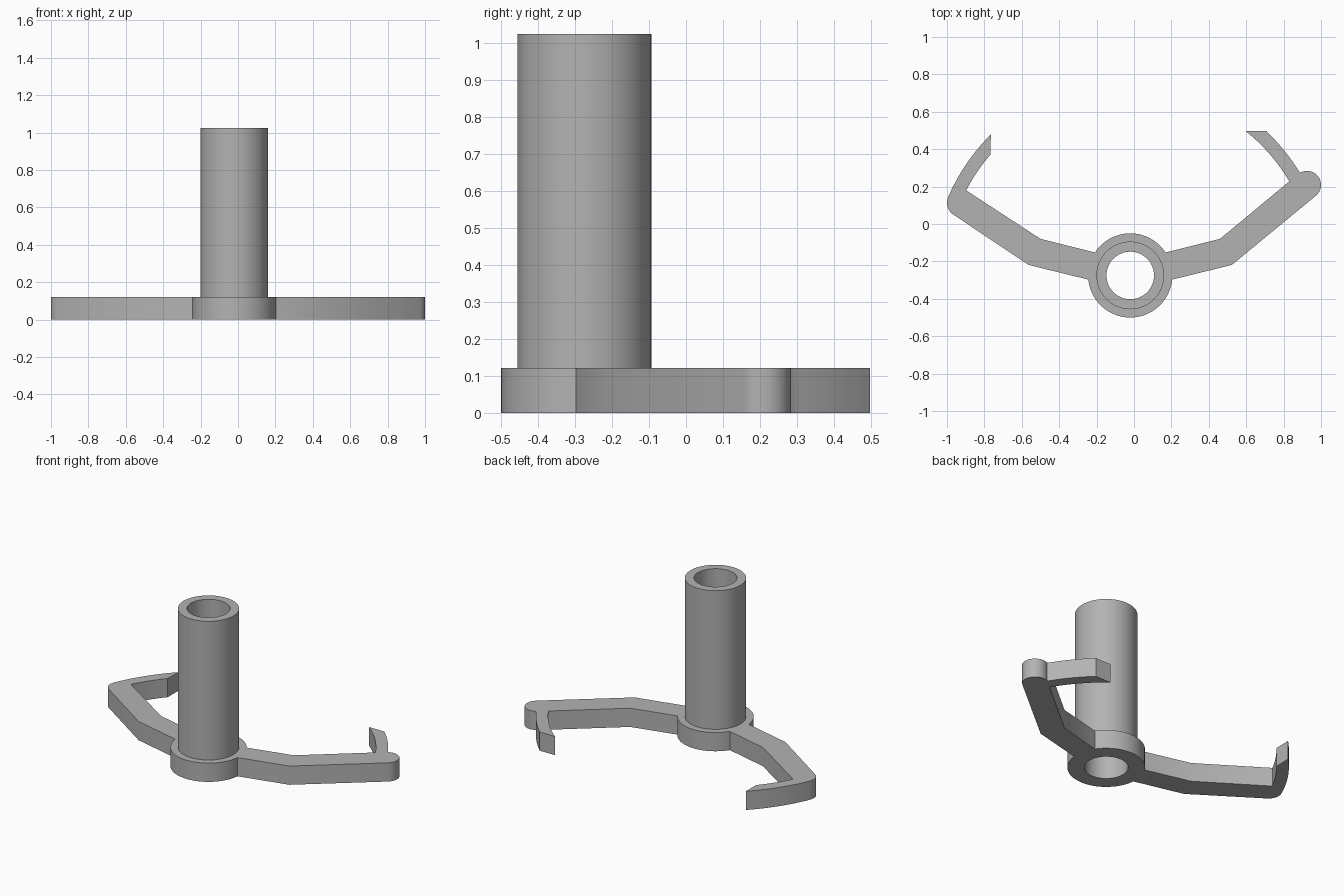
import bpy, bmesh
from math import sin, cos, radians

if "Cube" in bpy.data.objects:
    bpy.data.objects.remove(bpy.data.objects["Cube"])

HUB = (-0.02, -0.275, 0)
BORE, TUBE, FLANGE = 0.127, 0.181, 0.225
HOOK_IN, HOOK_OUT, TIP = 0.988, 1.06, 0.075
PLATE_TOP, TUBE_TOP = 0.122, 1.025

grey = bpy.data.materials.new("plain grey")
grey.use_nodes = True
grey.diffuse_color = (0.45, 0.45, 0.45, 1)
grey.node_tree.nodes["Principled BSDF"].inputs["Base Color"].default_value = (0.45, 0.45, 0.45, 1)


def arc(radius, start, end, steps, centre=(0, 0)):
    """Points along an arc, angles in degrees."""
    angles = [radians(start + (end - start) * i / steps) for i in range(steps + 1)]
    return [(centre[0] + radius * cos(a), centre[1] + radius * sin(a)) for a in angles]


def add_part(name, bm):
    bmesh.ops.recalc_face_normals(bm, faces=bm.faces)
    mesh = bpy.data.meshes.new(name)
    bm.to_mesh(mesh)
    bm.free()
    mesh.materials.append(grey)
    obj = bpy.data.objects.new(name, mesh)
    obj.location = HUB
    bpy.context.collection.objects.link(obj)
    bpy.ops.object.select_all(action="DESELECT")
    obj.select_set(True)
    bpy.context.view_layer.objects.active = obj
    bpy.ops.object.shade_smooth_by_angle(angle=radians(30))


# Flat plate: flange ring with two bent arms ending in curved hooks
outline = (
    [(0.543, 0.056)]
    + arc(TIP, -50, 118, 16, (0.945, 0.484))      # rounded left tip
    + arc(HOOK_OUT, 31.6, 46.8, 10)               # left hook, outer edge
    + arc(HOOK_IN, 51.4, 30.6, 10)                # left hook, inner edge
    + [(0.479, 0.195)]
    + arc(FLANGE, 33, 147, 32)                    # back of flange
    + [(-0.479, 0.195)]
    + arc(HOOK_IN, 152.6, 139.1, 10)              # right hook, inner edge
    + arc(HOOK_OUT, 134.7, 156.4, 10)             # right hook, outer edge
    + arc(TIP, 158, 235, 10, (-0.905, 0.388))     # rounded right tip
    + [(-0.543, 0.056)]
    + arc(FLANGE, 185.7, 354.3, 48)               # front of flange
)
hole = arc(BORE, 0, 360, 64)[:-1]
bm = bmesh.new()
for loop in (outline, hole):
    verts = [bm.verts.new((x, y, 0)) for x, y in loop]
    for i, v in enumerate(verts):
        bm.edges.new((verts[i - 1], v))
bmesh.ops.triangle_fill(bm, use_beauty=True, use_dissolve=False, edges=bm.edges[:])
top = bmesh.ops.extrude_face_region(bm, geom=bm.faces[:], use_keep_orig=True)["geom"]
bmesh.ops.translate(bm, verts=[g for g in top if isinstance(g, bmesh.types.BMVert)],
                    vec=(0, 0, PLATE_TOP))
add_part("flange_and_arms", bm)

# Upright hollow tube standing on the flange
bm = bmesh.new()
profile = [(BORE, PLATE_TOP), (BORE, TUBE_TOP), (TUBE, TUBE_TOP), (TUBE, PLATE_TOP)]
rings = [[bm.verts.new((x, y, z)) for x, y in arc(r, 0, 360, 64)[:-1]] for r, z in profile]
for a, b in zip(rings, rings[1:]):
    for i in range(len(a)):
        bm.faces.new((a[i - 1], a[i], b[i], b[i - 1]))
# Outward normals for the open-bottomed shell
add_part("upright_tube", bm)
